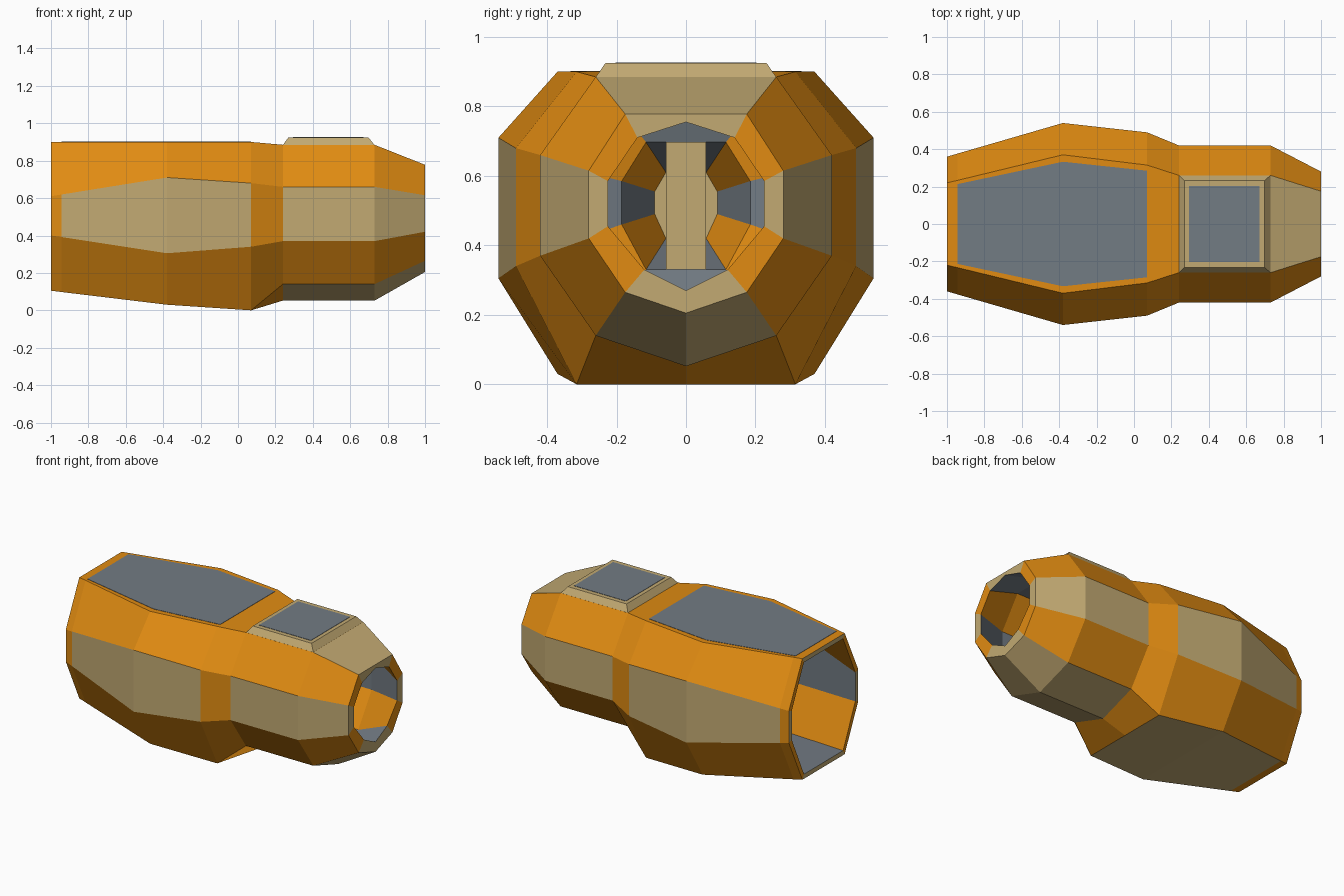
import bpy
import bmesh

if "Cube" in bpy.data.objects:
    bpy.data.objects.remove(bpy.data.objects["Cube"])


def material(name, rgb):
    m = bpy.data.materials.new(name)
    m.diffuse_color = (*rgb, 1)
    m.use_nodes = True
    m.node_tree.nodes["Principled BSDF"].inputs["Base Color"].default_value = m.diffuse_color
    return m


MATS = [material("orange", (0.75, 0.26, 0.006)),
        material("tan", (0.54, 0.40, 0.17)),
        material("grey", (0.17, 0.20, 0.23))]
KEY = {"o": 0, "t": 1, "g": 2}


def finish(bm, name):
    me = bpy.data.meshes.new(name)
    bm.to_mesh(me)
    bm.free()
    for m in MATS:
        me.materials.append(m)
    ob = bpy.data.objects.new(name, me)
    bpy.context.collection.objects.link(ob)
    return ob


def ring(x, side, lo, hi, wt, zt, wb, zb, keel=None, peak=None):
    """Mirrored ten-point section: keel, right side, peak, left side."""
    half = [(wb, zb), (side, lo), (side, hi), (wt, zt)]
    pts = [(0, zb if keel is None else keel)] + half
    pts += [(0, zt if peak is None else peak)]
    pts += [(-y, z) for y, z in reversed(half)]
    return [(x, y, z) for y, z in pts]


def loft(name, rings, colours, cap=None):
    """colours: bottom, side and top letter for each span; diagonals orange."""
    bm = bmesh.new()
    vs = [[bm.verts.new(p) for p in r] for r in rings]
    for a, b, c in zip(vs, vs[1:], colours):
        sect = [c[0], "o", c[1], "o", c[2]]
        sect += sect[::-1]
        for i in range(10):
            j = (i + 1) % 10
            f = bm.faces.new((a[i], b[i], b[j], a[j]))
            f.material_index = KEY[sect[i]]
    if cap:
        bm.faces.new(vs[-1]).material_index = KEY[cap]
    return finish(bm, name)


def prism(name, low, high, col, top=None):
    bm = bmesh.new()
    a = [bm.verts.new(p) for p in low]
    b = [bm.verts.new(p) for p in high]
    n = len(a)
    for i in range(n):
        j = (i + 1) % n
        bm.faces.new((a[i], a[j], b[j], b[i]))
    bm.faces.new(a[::-1])
    bm.faces.new(b)
    for f in bm.faces:
        f.material_index = KEY[col]
    bmesh.ops.recalc_face_normals(bm, faces=bm.faces)
    return finish(bm, name)


def rect(x0, x1, w, z):
    return [(x0, -w, z), (x1, -w, z), (x1, w, z), (x0, w, z)]


# Outer hull, from the rear rim to the nose rim
rear = ring(-1, .36, .40, .61, .22, .90, .22, .105)
nose = ring(1, .28, .42, .615, .175, .778, .175, .265, .205)
outer = [rear,
         ring(-.945, .376, .392, .619, .233, .90, .233, .098),
         ring(-.38, .54, .305, .71, .37, .90, .37, .03),
         ring(.07, .49, .34, .68, .315, .90, .315, 0),
         ring(.24, .42, .37, .66, .26, .885, .26, .14, .052),
         ring(.73, .42, .37, .66, .26, .885, .26, .14, .052),
         nose]
loft("hull", outer, ["ooo", "tto", "tto", "ooo", "tto", "ttt"])

# Nose rim, hollow chamber and narrowing throat
loft("nose_duct",
     [nose,
      ring(1, .225, .455, .585, .14, .71, .12, .33, .27, .755),
      ring(.72, .36, .40, .63, .22, .83, .22, .19, .11),
      ring(.29, .36, .40, .63, .22, .83, .22, .19, .11),
      ring(.25, .185, .46, .585, .115, .697, .115, .33),
      ring(0, .09, .49, .555, .058, .61, .058, .42)],
     ["ttt", "ggg", "ggg", "ggg", "ggg"], "t")

# Rear rim and chamber
loft("rear_duct",
     [rear,
      ring(-1, .33, .41, .60, .203, .87, .203, .135),
      ring(-.38, .50, .32, .695, .345, .865, .345, .07),
      ring(-.04, .46, .34, .68, .30, .865, .30, .05)],
     ["ttt", "ggg", "ggg"], "t")

# Upright bar inside the nose
prism("inner_bar", rect(.23, .27, .057, .33), rect(.23, .27, .057, .697), "t")

# Grey roof panel
half = [(-.945, .213), (-.38, .333), (.07, .285)]
outline = [(x, -w) for x, w in half] + [(x, w) for x, w in reversed(half)]
prism("roof_panel", [(x, y, .895) for x, y in outline],
      [(x, y, .902) for x, y in outline], "g")

# Raised hatch with its own panel
prism("hatch", rect(.24, .73, .26, .884), rect(.27, .697, .232, .925), "t")
prism("hatch_panel", rect(.295, .672, .203, .92), rect(.295, .672, .203, .927), "g")
